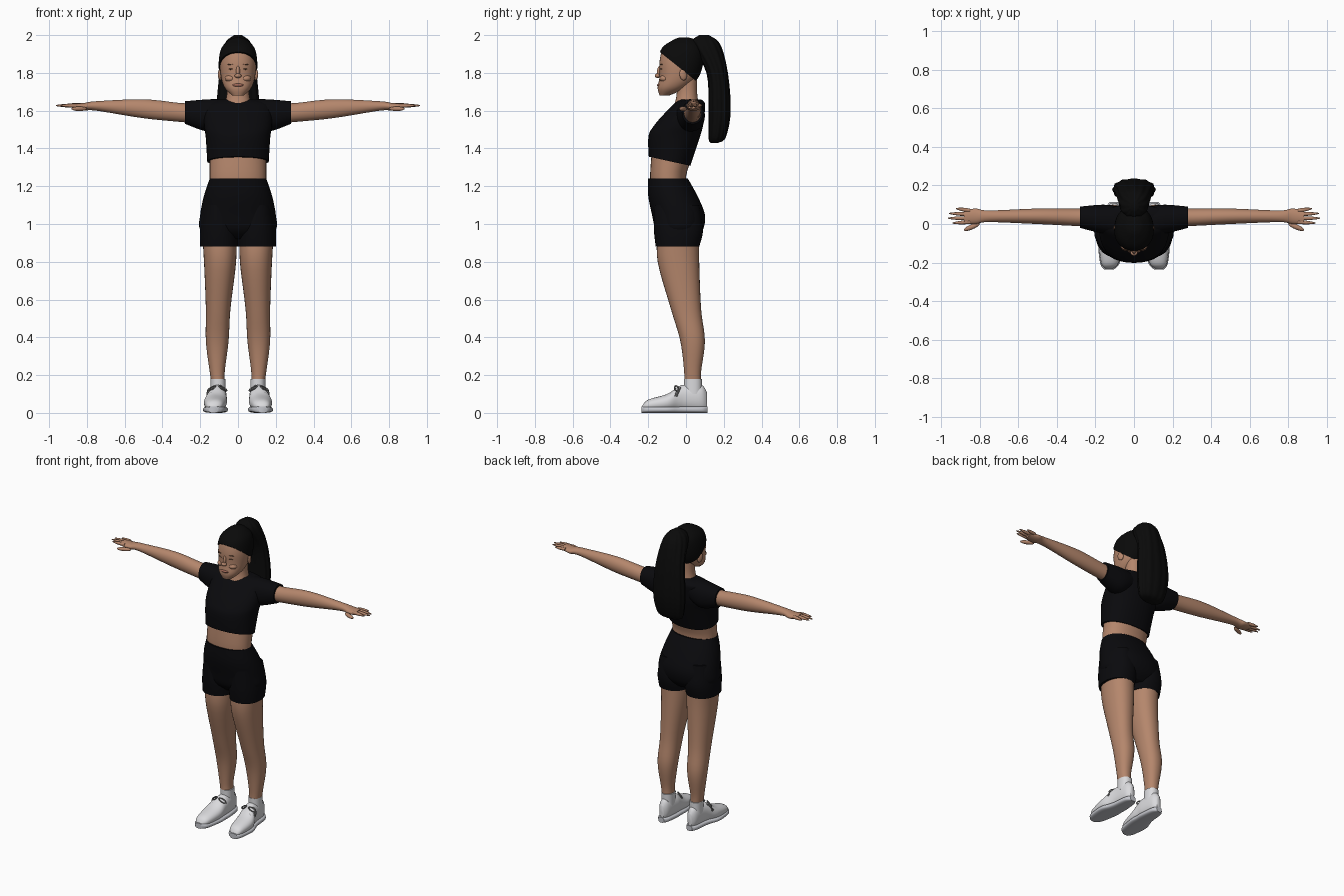
import bpy, bmesh, math
from mathutils import Matrix, Vector, Euler

cube = bpy.data.objects.get("Cube")
if cube:
    bpy.data.objects.remove(cube, do_unlink=True)


def material(name, red, green, blue):
    mat = bpy.data.materials.new(name)
    mat.use_nodes = True
    colour = (red, green, blue, 1)
    mat.diffuse_color = colour
    shader = next(node for node in mat.node_tree.nodes if node.type == 'BSDF_PRINCIPLED')
    shader.inputs["Base Color"].default_value = colour
    return mat


skin = material("skin", .46, .24, .15)
lip = material("lip", .33, .13, .09)
brow = material("brow and eye", .14, .07, .04)
hair = material("black hair", .003, .003, .003)
cloth = material("black cloth", .003, .003, .004)
white = material("shoe white", .7, .7, .72)
sole = material("sole white", .55, .56, .6)
grey = material("lace grey", .2, .2, .2)


def finish(name, mat, bm, mirror):
    """Turn a bmesh into a smooth shaded object, mirrored in x if wanted."""
    bmesh.ops.recalc_face_normals(bm, faces=bm.faces[:])
    mesh = bpy.data.meshes.new(name)
    bm.to_mesh(mesh)
    bm.free()
    mesh.materials.append(mat)
    mesh.polygons.foreach_set("use_smooth", [True] * len(mesh.polygons))
    mesh.set_sharp_from_angle(angle=math.radians(50))
    ob = bpy.data.objects.new(name, mesh)
    bpy.context.collection.objects.link(ob)
    if mirror:
        ob.modifiers.new("Mirror", 'MIRROR').use_mirror_merge = False


def blend(before, start, end, after, t):
    """Catmull-Rom curve from start to end."""
    m = (end - before) / 2
    k = (after - start) / 2
    rise = end - start
    return start + t * (m + t * (3 * rise - 2 * m - k + t * (m + k - 2 * rise)))


def skin_rings(bm, rings, closed=False):
    """Join neighbouring rings of vertices with quads."""
    count = len(rings[0])
    following = rings[1:] + rings[:1] if closed else rings[1:]
    for ring, after in zip(rings, following):
        for k in range(count):
            j = (k + 1) % count
            bm.faces.new((ring[k], ring[j], after[j], after[k]))


def rounded(value, power):
    return math.copysign(abs(value) ** (2 / power), value)


def loft(name, mat, axis, rows, mirror=False, sides=32, power=2.2, grow=0,
         ripple=0, cut=None):
    """Skin oval sections. A row is the place on the axis, then low and high on
    the other two axes; a row of four gives one half width for x."""
    rows = [(row[0], -row[1], *row[1:]) if len(row) == 4 else row for row in rows]
    steps = 5
    padded = [rows[0], *rows, rows[-1]]
    dense = [[blend(*values, s / steps) for values in zip(*padded[i:i + 4])]
             for i in range(len(rows) - 1) for s in range(steps)]
    dense.append(rows[-1])
    bm = bmesh.new()
    rings = []
    for i, (place, left, right, low, high) in enumerate(dense):
        ring = []
        place += grow * (2 * i / (len(dense) - 1) - 1)
        for k in range(sides):
            angle = math.tau * k / sides
            wave = 1 + ripple * math.cos(12 * angle)
            across = (right - left) / 2 + grow
            along = (high - low) / 2 + grow
            point = [(left + right) / 2 + across * wave * rounded(math.cos(angle), power),
                     (low + high) / 2 + along * wave * rounded(math.sin(angle), power)]
            point.insert(axis, place)
            ring.append(bm.verts.new(point))
        rings.append(ring)
    skin_rings(bm, rings)
    bm.faces.new(rings[0])
    bm.faces.new(rings[-1])
    if cut:
        geometry = bm.verts[:] + bm.edges[:] + bm.faces[:]
        bmesh.ops.bisect_plane(bm, geom=geometry, plane_co=cut[0], plane_no=cut[1],
                               clear_inner=True)
        bmesh.ops.holes_fill(bm, edges=[edge for edge in bm.edges if edge.is_boundary])
    finish(name, mat, bm, mirror)


def ellipsoid(name, mat, place, size, turn=(0, 0, 0), mirror=False):
    bm = bmesh.new()
    matrix = Matrix.LocRotScale(Vector(place), Euler(turn), Vector(size))
    bmesh.ops.create_uvsphere(bm, u_segments=20, v_segments=12, radius=1, matrix=matrix)
    finish(name, mat, bm, mirror)


def cord_loop(name, place, width, depth, turn):
    """A thin oval cord on each shoe."""
    bm = bmesh.new()
    matrix = Matrix.LocRotScale(Vector(place), Euler(turn), None)
    thick = .004
    rings = []
    for i in range(24):
        a = math.tau * i / 24
        ring = []
        for k in range(8):
            b = math.tau * k / 8
            out = thick * math.cos(b)
            point = Vector(((width + out) * math.cos(a), (depth + out) * math.sin(a),
                            thick * math.sin(b)))
            ring.append(bm.verts.new(matrix @ point))
        rings.append(ring)
    skin_rings(bm, rings, closed=True)
    finish(name, grey, bm, mirror=True)


X, Y, Z = range(3)

# Legs and waist
loft("legs", skin, Z, [
    (.15, .07, .14, -.01, .08), (.22, .07, .15, -.01, .08), (.38, .05, .17, -.03, .1),
    (.55, .04, .17, -.08, .08), (.8, .01, .18, -.15, .07), (.95, .01, .19, -.15, .07)],
    mirror=True)
loft("waist", skin, Z, [(1.15, .15, -.18, .02), (1.25, .15, -.19, 0), (1.4, .15, -.18, .05)])

# Shorts
loft("shorts_hips", cloth, Z, [
    (.92, .12, -.11, .05), (.97, .2, -.16, .09), (1.05, .2, -.18, .1),
    (1.15, .18, -.2, .06), (1.24, .15, -.2, .01)])
loft("shorts_legs", cloth, Z, [
    (.88, 0, .2, -.16, .07), (.97, 0, .2, -.17, .09), (1.1, .03, .18, -.17, .07)], mirror=True)

# Cropped top with a slanted hem, and sleeves
loft("cropped_top", cloth, Z, [
    (1.27, .16, -.19, .01), (1.45, .17, -.2, .07), (1.52, .18, -.17, .09),
    (1.6, .18, -.1, .1), (1.64, .17, -.06, .1), (1.66, .09, -.03, .08)],
    cut=((0, -.19, 1.355), (0, .22, 1)))
loft("sleeves", cloth, X, [
    (.08, -.06, .09, 1.52, 1.66), (.16, -.05, .1, 1.49, 1.66), (.28, -.02, .09, 1.53, 1.65)],
    mirror=True)

# Arms, palms, fingers and thumbs
loft("arms", skin, X, [
    (.2, -.01, .08, 1.53, 1.64), (.3, -.01, .08, 1.54, 1.64), (.5, 0, .08, 1.56, 1.66),
    (.75, .01, .07, 1.6, 1.65), (.82, 0, .08, 1.6, 1.64), (.88, 0, .07, 1.61, 1.64)],
    mirror=True, power=2)
for i, finger in enumerate(("index", "middle", "ring", "little")):
    tip = .965 - .015 * (i - 1.3) ** 2
    rows = []
    for part in (0, .5, .9, 1):
        radius = .002 + .008 * (1 - part ** 4)
        middle = .01 + .02 * i + .005 * part * (i - 1)
        rows.append((.85 + (tip - .85) * part, middle - radius, middle + radius,
                     1.627 - radius, 1.627 + radius))
    loft(finger + "_fingers", skin, X, rows, mirror=True, sides=12)
ellipsoid("thumbs", skin, (.84, -.015, 1.61), (.045, .013, .012), (0, 0, -.4), mirror=True)

# Neck, head and hair cap
loft("neck", skin, Z, [(1.58, .09, -.08, .08), (1.68, .06, -.05, .06), (1.8, .06, -.05, .06)])
head = [(1.68, .03, -.14, -.09), (1.72, .07, -.15, 0), (1.78, .09, -.14, .06),
        (1.86, .095, -.14, .085), (1.93, .08, -.12, .08), (1.97, .04, -.06, .04),
        (1.98, .01, -.03, .01)]
loft("head", skin, Z, head, sides=40)
loft("hair_cap", hair, Z, head, sides=40, grow=.007, cut=((0, 0, 1.8), (0, .8, 1)))
ellipsoid("ears", skin, (.095, -.015, 1.79), (.01, .02, .03), (.2, 0, .3), mirror=True)

# Face
ellipsoid("nose_tip", skin, (0, -.15, 1.785), (.018, .015, .012))
ellipsoid("nose_bridge", skin, (0, -.14, 1.81), (.01, .014, .03), (-.2, 0, 0))
ellipsoid("cheeks", skin, (.04, -.11, 1.77), (.03, .03, .02), mirror=True)
ellipsoid("eyes", brow, (.036, -.13, 1.82), (.015, .007, .004), (0, 0, .2), mirror=True)
ellipsoid("eyebrows", brow, (.04, -.13, 1.845), (.02, .007, .003), (0, .1, .2), mirror=True)
ellipsoid("lips", lip, (0, -.142, 1.735), (.03, .012, .009))

# Ponytail with wavy strands
loft("ponytail", hair, Z, [
    (1.43, .05, .13, .17), (1.46, .09, .12, .21), (1.6, .11, .12, .235), (1.8, .095, .11, .22),
    (1.95, .07, .03, .18), (2, .02, .07, .12)], sides=72, ripple=.03)

# Socks and shoes
loft("socks", white, Z, [(.1, .065, .145, -.01, .085), (.18, .065, .145, -.01, .085)], mirror=True)
shoe = [(-.23, .11, .15, .02, .04), (-.2, .08, .17, .01, .07), (-.1, .06, .18, .01, .1),
        (-.04, .06, .16, .01, .14), (0, .06, .15, .01, .15), (.08, .07, .14, .01, .15),
        (.11, .09, .12, .02, .11)]
loft("shoes", white, Y, shoe, mirror=True)
loft("soles", sole, Y, [(place, inner, outer, .005, .03) for place, inner, outer, *_ in shoe],
     mirror=True, power=3, grow=.005)

# Laces with a bow
for i in range(4):
    cord_loop("lace_row", (.12, -.11 + .023 * i, .06 + .013 * i), .043, .04,
              (1.2, 0, .1 * (-1) ** i))
for side in (-1, 1):
    cord_loop("bow_loop", (.11 + .03 * side, -.05, .13), .024, .01,
              (.7, .5 * side, .3 * side))
